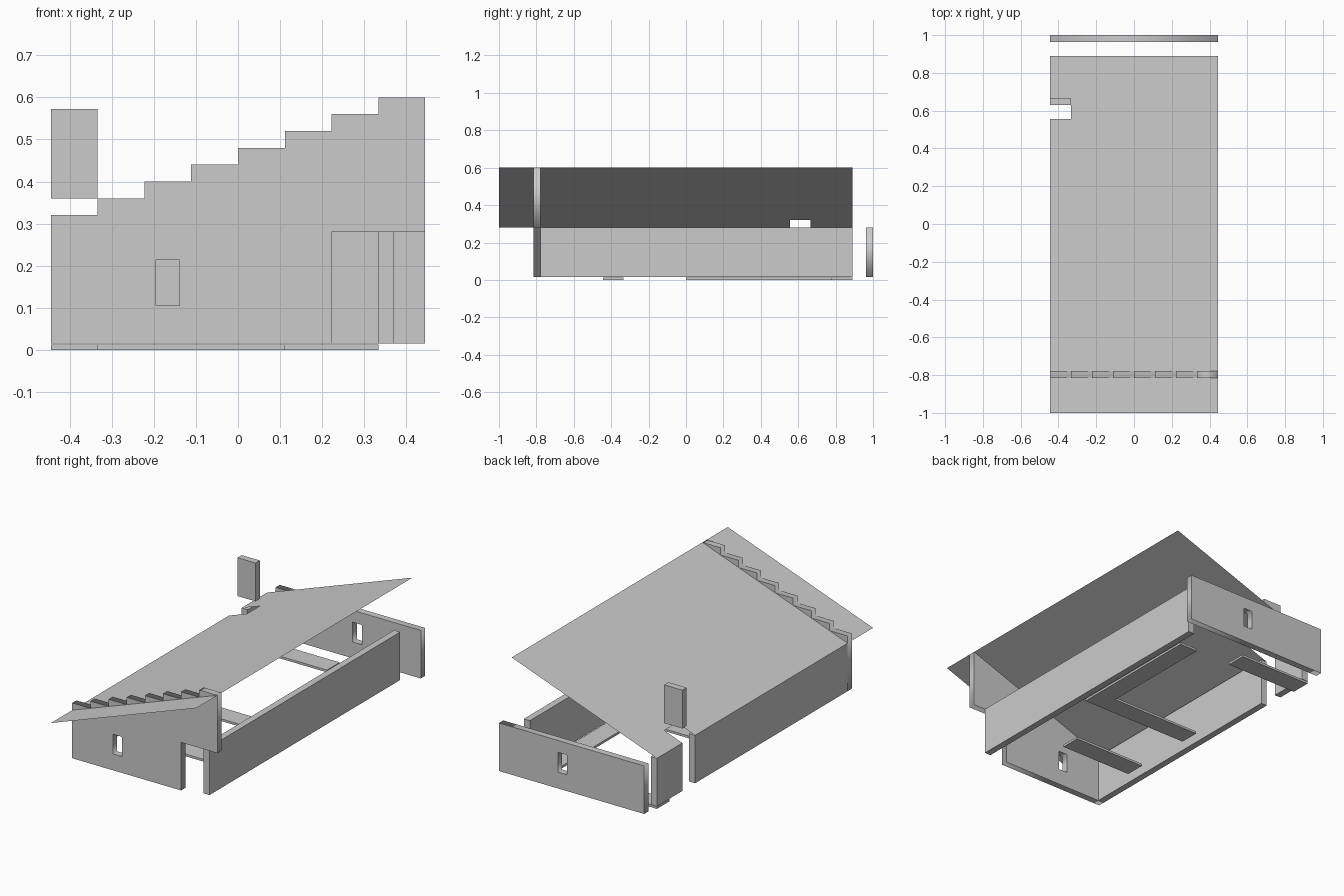
import bpy, math

if "Cube" in bpy.data.objects:
    bpy.data.objects.remove(bpy.data.objects["Cube"])

U = 1 / 9          # plan module
T = U / 3          # wall thickness
Z0, Z1 = 0.0145, 0.28   # wall bottom and eaves height
RISE = 0.04        # roof rise per module


def mesh_object(name, verts, faces):
    me = bpy.data.meshes.new(name)
    me.from_pydata(verts, [], faces)
    me.update()
    ob = bpy.data.objects.new(name, me)
    bpy.context.collection.objects.link(ob)
    return ob


def prism(name, outline, z0, z1):
    """Extrude a counter-clockwise plan outline upwards."""
    n = len(outline)
    verts = [(x, y, z) for z in (z0, z1) for x, y in outline]
    faces = [list(range(n))[::-1], list(range(n, 2 * n))]
    faces += [(i, (i + 1) % n, (i + 1) % n + n, i + n) for i in range(n)]
    return mesh_object(name, verts, faces)


def box(name, x0, x1, y0, y1, z0, z1):
    return prism(name, [(x0, y0), (x1, y0), (x1, y1), (x0, y1)], z0, z1)


def upright_panel(name, loops, y0, y1):
    """Filled x/z outline with holes, given thickness along y."""
    cu = bpy.data.curves.new(name, 'CURVE')
    cu.dimensions = '2D'
    cu.fill_mode = 'BOTH'
    cu.extrude = (y1 - y0) / 2
    for loop in loops:
        sp = cu.splines.new('POLY')
        sp.points.add(len(loop) - 1)
        for p, (x, z) in zip(sp.points, loop):
            p.co = (x, z, 0, 1)
        sp.use_cyclic_u = True
    ob = bpy.data.objects.new(name, cu)
    bpy.context.collection.objects.link(ob)
    ob.location.y = (y0 + y1) / 2
    ob.rotation_euler.x = math.pi / 2
    bpy.ops.object.select_all(action='DESELECT')
    ob.select_set(True)
    bpy.context.view_layer.objects.active = ob
    bpy.ops.object.convert(target='MESH')
    return ob


def window(x):
    return [(x, 0.105), (x + U / 2, 0.105), (x + U / 2, 0.214), (x, 0.214)]


# Front wall: stepped gable, window, door recess at the right
outline = [(-4 * U, Z0), (2 * U, Z0), (2 * U, Z1), (4 * U, Z1)]
for i in range(7, -1, -1):
    top = Z1 + (i + 1) * RISE
    outline += [((i - 3) * U, top), ((i - 4) * U, top)]
upright_panel("front_wall", [outline, window(-1.75 * U)], -7 * U - T, -7 * U)

# Back wall, standing clear of the house
outline = [(-4 * U, Z0), (4 * U, Z0), (4 * U, Z1), (-4 * U, Z1)]
upright_panel("back_wall", [outline, window(0.25 * U)], 9 * U - T, 9 * U)

# Side walls, with a gap in the left one
box("right_wall", 3 * U, 3 * U + T, -7 * U, 8 * U, Z0, Z1)
box("left_wall_long", -4 * U, -4 * U + T, -7 * U, 5 * U, Z0, Z1)
box("left_wall_short", -4 * U, -4 * U + T, 6 * U, 8 * U, Z0, Z1)

# Thin sloping roof sheet with a notch at the chimney
plan = [(-4, -9), (4, -9), (4, 8), (-4, 8), (-4, 6), (-3, 6), (-3, 5), (-4, 5)]
mesh_object("roof", [(x * U, y * U, Z1 + (x + 4) * RISE) for x, y in plan],
            [list(range(len(plan)))])

# Chimney slab
box("chimney", -4 * U, -3 * U, 6 * U - T, 6 * U, 0.36, 0.572)

# Floor strips
F = 0.0125
box("floor_strip_back", -4 * U, 0, 7 * U, 8 * U, 0, F)
box("floor_strip_front", -3 * U, U, -4 * U, -3 * U, 0, F)
ell = [(-3, 0), (3, 0), (3, 7), (2, 7), (2, 1), (-3, 1)]
prism("floor_strip_corner", [(x * U, y * U) for x, y in ell], 0, F)
